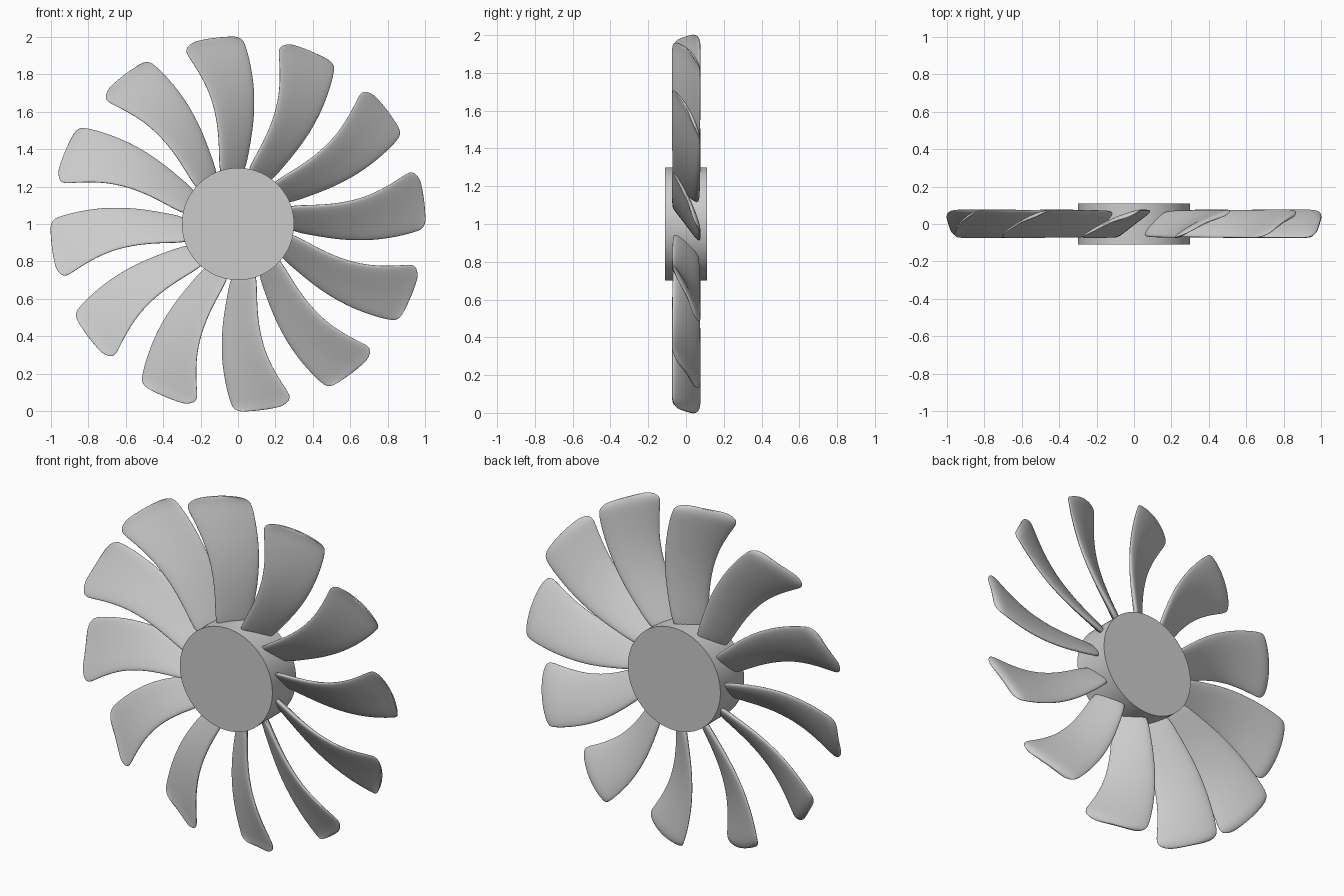
import bpy, bmesh, math
from mathutils import Vector

cube = bpy.data.objects.get("Cube")
if cube:
    bpy.data.objects.remove(cube, do_unlink=True)

# One grey material for the whole fan
grey = bpy.data.materials.new("light_grey")
grey.use_nodes = True
colour = (0.6, 0.6, 0.6, 1)
grey.diffuse_color = colour
grey.node_tree.nodes["Principled BSDF"].inputs["Base Color"].default_value = colour

BLADES = 12
RING = 16
CENTRE = Vector((0, 0, 1))

# Hub: short cylinder lying along y
bpy.ops.mesh.primitive_cylinder_add(vertices=96, radius=0.3, depth=0.22,
                                    location=CENTRE, rotation=(math.pi / 2, 0, 0))
hub = bpy.context.object
hub.name = "hub"
hub.data.materials.append(grey)
bpy.ops.object.shade_smooth_by_angle(angle=math.radians(40))

# Blade stations: radius, left edge x, right edge x, half thickness, half depth
STATIONS = [
    (0.24, -0.100, 0.030, 0.020, 0.068),
    (0.40, -0.100, 0.060, 0.020, 0.070),
    (0.55, -0.110, 0.086, 0.020, 0.072),
    (0.70, -0.146, 0.091, 0.019, 0.073),
    (0.82, -0.202, 0.077, 0.018, 0.074),
    (0.91, -0.254, 0.057, 0.016, 0.075),
    (0.96, -0.284, 0.041, 0.014, 0.075),
    (0.988, -0.275, 0.028, 0.011, 0.068),
    (1.002, -0.238, -0.002, 0.007, 0.050),
    (1.004, -0.205, -0.040, 0.002, 0.032),
]


def soft(value):
    return math.copysign(abs(value) ** 0.8, value)


def section(bm, radius, left, right, thick, depth):
    """Closed, slightly cambered blade section on an arc round the hub."""
    chord = Vector((right - left, 2 * depth)).normalized()
    verts = []
    for k in range(RING):
        a = math.tau * k / RING
        u, t = soft(math.cos(a)), soft(math.sin(a)) * thick
        x = (left + right) / 2 + u * (right - left) / 2 - t * chord.y
        y = u * depth + t * chord.x + 0.014 * radius * (1 - u * u)
        verts.append(bm.verts.new((x, y, math.sqrt(radius ** 2 - x * x))))
    return verts


# Blade mesh: loft the sections and close both ends
bm = bmesh.new()
rings = [section(bm, *s) for s in STATIONS]
for low, high in zip(rings, rings[1:]):
    for k in range(RING):
        n = (k + 1) % RING
        bm.faces.new((low[k], low[n], high[n], high[k]))
bm.faces.new(rings[0][::-1])
bm.faces.new(rings[-1])
bmesh.ops.recalc_face_normals(bm, faces=bm.faces)
blade_mesh = bpy.data.meshes.new("blade")
bm.to_mesh(blade_mesh)
bm.free()
blade_mesh.materials.append(grey)
for poly in blade_mesh.polygons:
    poly.use_smooth = True

# Blades repeated round the hub
for i in range(BLADES):
    blade = bpy.data.objects.new(f"blade_{i + 1}", blade_mesh)
    blade.location = CENTRE
    blade.rotation_euler.y = math.tau * i / BLADES
    bpy.context.collection.objects.link(blade)
    sub = blade.modifiers.new("smooth", 'SUBSURF')
    sub.levels = sub.render_levels = 2
